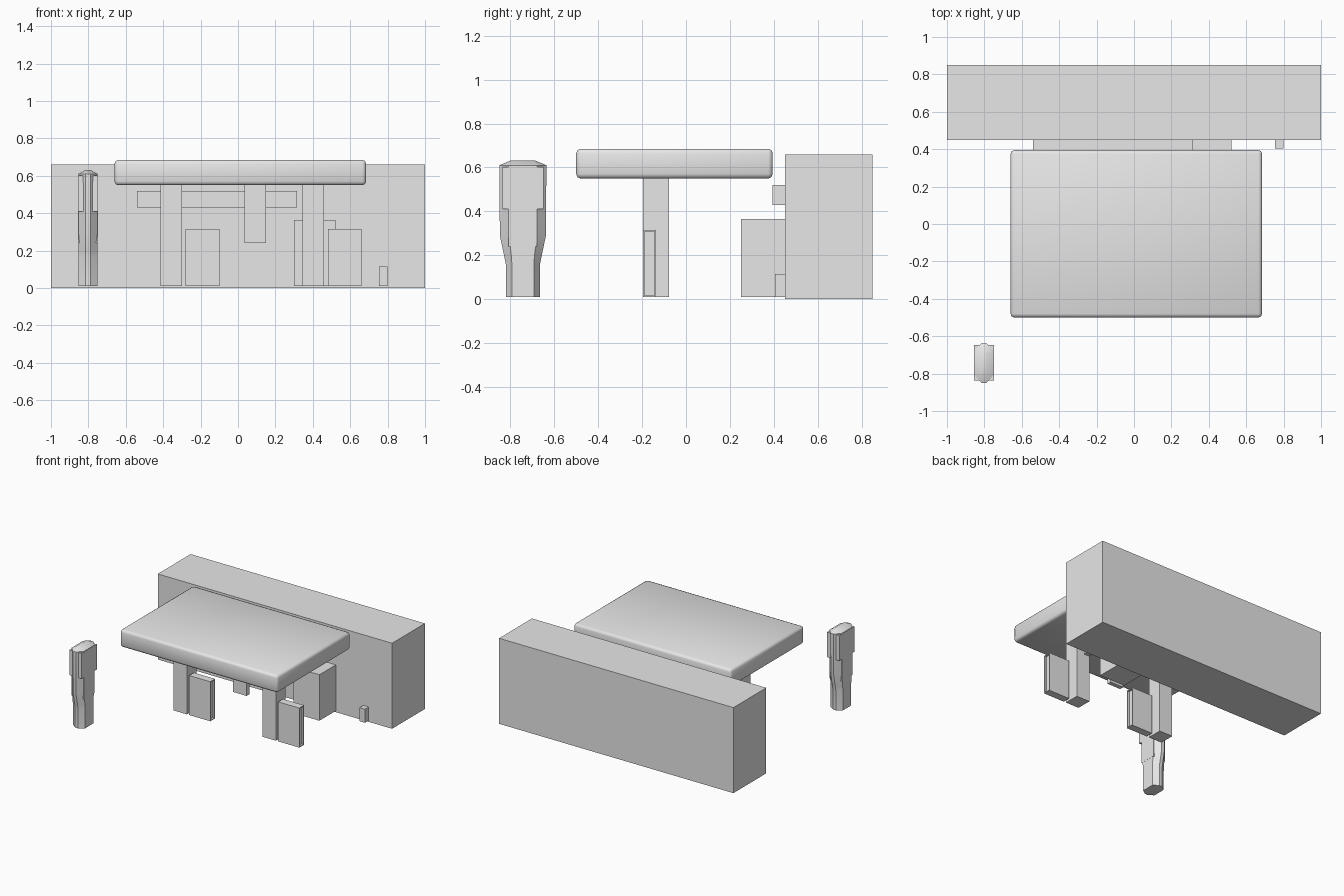
import bpy
import bmesh

if "Cube" in bpy.data.objects:
    bpy.data.objects.remove(bpy.data.objects["Cube"], do_unlink=True)

# One plain colour for everything
GREY = (0.8, 0.8, 0.8, 1)
grey = bpy.data.materials.new("plain grey")
grey.use_nodes = True
grey.diffuse_color = GREY
for node in grey.node_tree.nodes:
    if node.type == "BSDF_PRINCIPLED":
        node.inputs["Base Color"].default_value = GREY


def add_object(name, bm):
    bmesh.ops.recalc_face_normals(bm, faces=bm.faces[:])
    mesh = bpy.data.meshes.new(name)
    bm.to_mesh(mesh)
    bm.free()
    mesh.materials.append(grey)
    obj = bpy.data.objects.new(name, mesh)
    bpy.context.scene.collection.objects.link(obj)
    return obj


def box_mesh(xs, ys, zs):
    bm = bmesh.new()
    bmesh.ops.create_cube(bm, size=1)
    for v in bm.verts:
        for axis, span in enumerate((xs, ys, zs)):
            v.co[axis] = span[0] if v.co[axis] < 0 else span[1]
    return bm


def box(name, xs, ys, zs):
    return add_object(name, box_mesh(xs, ys, zs))


FLOOR = 0.01
CANOPY_BASE = 0.55
POST_FRONT, POST_BACK = -0.195, -0.077
WALL = 0.45

# Building with the pieces standing against its front wall
box("building", (-1, 1), (WALL, 0.85), (0, 0.66))
box("wall_sign", (-0.54, 0.315), (0.395, WALL), (0.43, 0.52))
box("wall_cabinet", (0.30, 0.52), (0.25, WALL), (FLOOR, 0.365))
box("wall_bin", (0.755, 0.80), (0.405, WALL), (FLOOR, 0.115))

# Canopy roof with softened edges
canopy = box("canopy", (-0.66, 0.685), (-0.50, 0.395), (CANOPY_BASE, 0.685))
bevel = canopy.modifiers.new("soft edges", "BEVEL")
bevel.width = 0.02
bevel.segments = 2
for poly in canopy.data.polygons:
    poly.use_smooth = True

# Posts, and the short board hanging between them
for side, x in (("right", -0.415), ("left", 0.345)):
    box(side + "_post", (x, x + 0.115), (POST_FRONT, POST_BACK), (FLOOR, CANOPY_BASE))
box("hanging_board", (0.035, 0.15), (-0.11, POST_BACK), (0.24, CANOPY_BASE))

# Dispensers with recessed side panels
for side, x in (("right", -0.28), ("left", 0.48)):
    bm = box_mesh((x, x + 0.18), (POST_FRONT, -0.137), (FLOOR, 0.315))
    bm.normal_update()
    sides = [f for f in bm.faces if abs(f.normal.x) > 0.9]
    bmesh.ops.inset_individual(bm, faces=sides, thickness=0.009)
    bmesh.ops.inset_individual(bm, faces=sides, thickness=0, depth=-0.015)
    add_object(side + "_dispenser", bm)

# Pillar: pointed cross-section lofted through levels
PX, PY = -0.802, -0.743
HALF = 0.052


def pillar_ring(bm, z, width, length, flat):
    quarter = [(width, flat), (width * 0.24, length)]
    points = quarter + [(-x, y) for x, y in reversed(quarter)]
    points += [(-x, -y) for x, y in points]
    return [bm.verts.new((PX + x, PY + y, z)) for x, y in points]


levels = [
    (FLOOR, HALF, 0.078, 0.05),
    (0.16, HALF, 0.078, 0.05),
    (0.20, HALF, 0.086, 0.053),
    (0.29, HALF, 0.105, 0.063),
    (0.61, HALF, 0.107, 0.065),
    (0.632, 0.012, 0.055, 0.05),
]
bm = bmesh.new()
rings = [pillar_ring(bm, *level) for level in levels]
for low, high in zip(rings, rings[1:]):
    for i in range(len(low)):
        j = (i + 1) % len(low)
        bm.faces.new((low[i], low[j], high[j], high[i]))
bm.faces.new(rings[0])
bm.faces.new(rings[-1])
pillar = add_object("pillar", bm)
bpy.context.view_layer.objects.active = pillar
pillar.select_set(True)
bpy.ops.object.shade_smooth_by_angle()

# Flat panels on both sides of the pillar
for side, sign in (("right", -1), ("left", 1)):
    xs = sorted((PX + sign * 0.015, PX + sign * (HALF + 0.001)))
    box(side + "_upper_panel", xs, (PY - 0.093, PY + 0.095), (0.41, 0.603))
    box(side + "_lower_panel", xs, (PY - 0.065, PY + 0.065), (0.24, 0.41))
